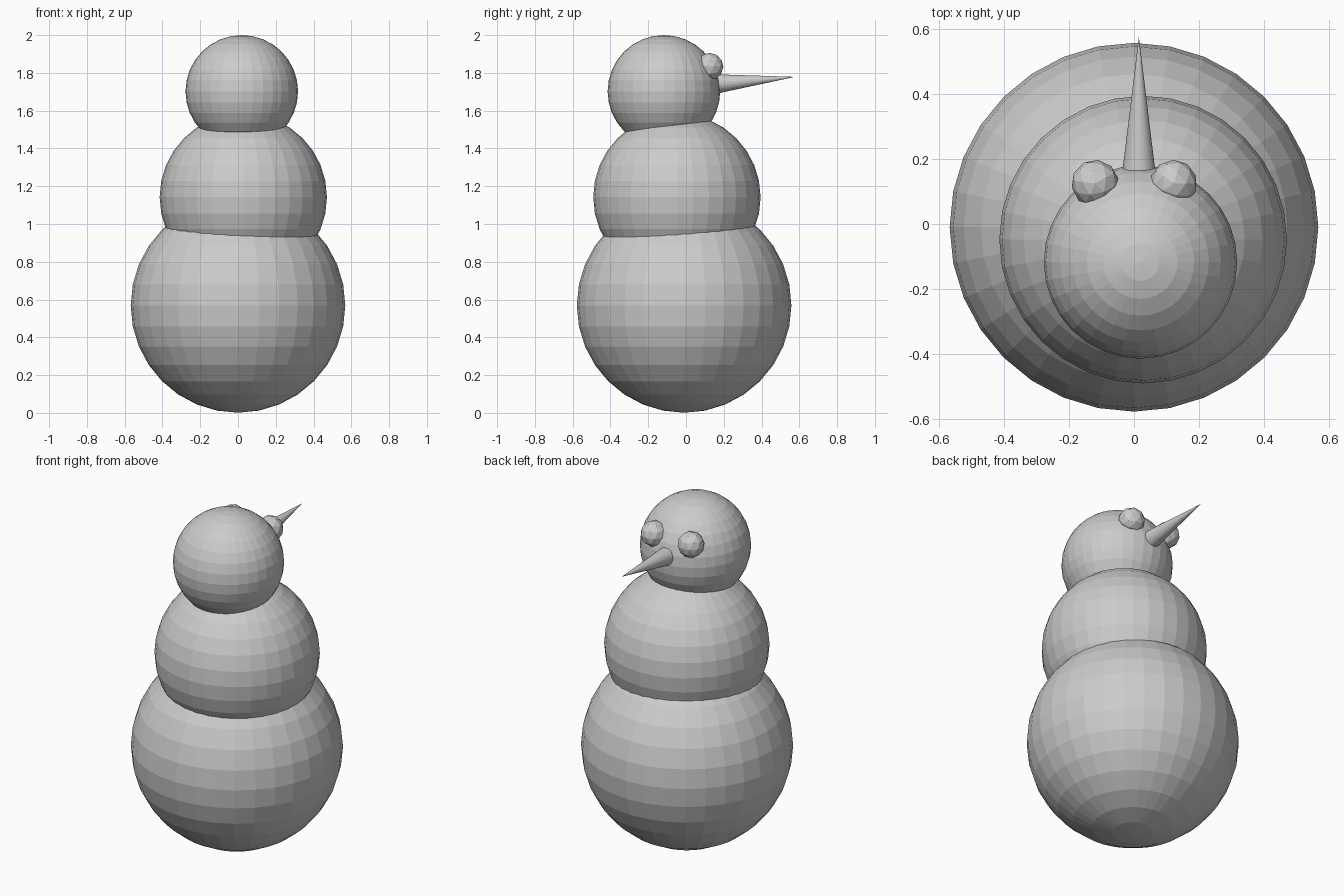
import bpy
from mathutils import Vector

if "Cube" in bpy.data.objects:
    bpy.data.objects.remove(bpy.data.objects["Cube"])

snow = bpy.data.materials.new("plain_grey")
snow.diffuse_color = (0.6, 0.6, 0.6, 1)
snow.use_nodes = True
snow.node_tree.nodes["Principled BSDF"].inputs["Base Color"].default_value = snow.diffuse_color


def finish(name):
    ob = bpy.context.object
    ob.name = name
    ob.data.materials.append(snow)
    return ob


def snowball(name, centre, radius):
    bpy.ops.mesh.primitive_uv_sphere_add(segments=32, ring_count=16, radius=radius, location=centre)
    return finish(name)


# Three stacked, slightly offset balls
snowball("bottom_ball", (0, -0.01, 0.569), 0.568)
snowball("middle_ball", (0.028, -0.048, 1.142), 0.443)
snowball("head_ball", (0.02, -0.117, 1.702), 0.298)

# Low-poly eyes on the +y side of the head
for name, x, turn in (("left_eye", -0.12, 0.5), ("right_eye", 0.122, 0.0)):
    bpy.ops.mesh.primitive_ico_sphere_add(subdivisions=2, radius=0.073,
                                          location=(x, 0.125, 1.833), rotation=(0, 0, turn))
    finish(name)

# Pointed nose, tilted slightly upward
base, tip = Vector((0.015, 0.12, 1.738)), Vector((0.015, 0.577, 1.779))
axis = tip - base
bpy.ops.mesh.primitive_cone_add(vertices=32, radius1=0.056, radius2=0, depth=axis.length,
                                location=(base + tip) / 2,
                                rotation=axis.to_track_quat('Z', 'Y').to_euler())
finish("nose")
